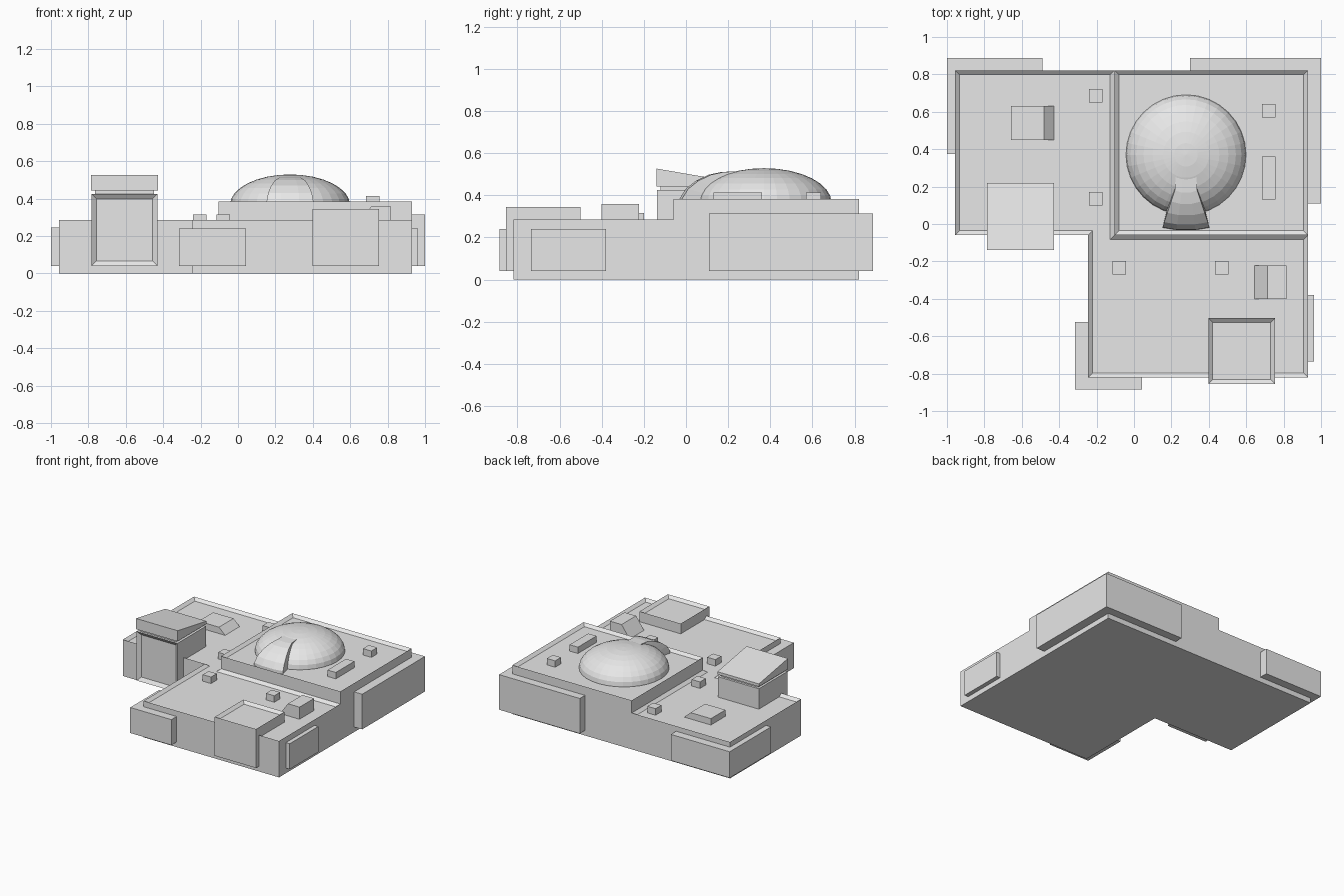
import bpy, bmesh

cube = bpy.data.objects.get("Cube")
if cube:
    bpy.data.objects.remove(cube, do_unlink=True)

grey = bpy.data.materials.new("light grey")
grey.use_nodes = True
colour = (0.8, 0.8, 0.8, 1)
grey.diffuse_color = colour
grey.node_tree.nodes["Principled BSDF"].inputs["Base Color"].default_value = colour


def finish(name, bm):
    bmesh.ops.recalc_face_normals(bm, faces=bm.faces)
    mesh = bpy.data.meshes.new(name)
    bm.to_mesh(mesh)
    bm.free()
    mesh.materials.append(grey)
    obj = bpy.data.objects.new(name, mesh)
    bpy.context.collection.objects.link(obj)
    return obj


def prism(name, outline, z0, z1, recess=None, rim=0.024, depth=0.02):
    """Extrude an outline upwards; sink an inset panel into the face looking along recess."""
    bm = bmesh.new()
    base = bm.faces.new([bm.verts.new((x, y, z0)) for x, y in outline])
    ext = bmesh.ops.extrude_face_region(bm, geom=[base])
    for v in ext["geom"]:
        if isinstance(v, bmesh.types.BMVert):
            v.co.z = z1
    bmesh.ops.recalc_face_normals(bm, faces=bm.faces)
    if recess:
        bm.normal_update()
        panel = [f for f in bm.faces if f.normal.dot(recess) > 0.99]
        bmesh.ops.inset_region(bm, faces=panel, thickness=rim, use_even_offset=True)
        for v in panel[0].verts:
            for i in range(3):
                v.co[i] -= recess[i] * depth
    return finish(name, bm)


def box(name, x0, x1, y0, y1, z0, z1, **kw):
    return prism(name, [(x0, y0), (x1, y0), (x1, y1), (x0, y1)], z0, z1, **kw)


UP, FRONT = (0, 0, 1), (0, -1, 0)
LOW, HIGH = 0.285, 0.383
LOW_FLOOR, HIGH_FLOOR = LOW - 0.02, HIGH - 0.02

# Main building: low L-shaped wing and taller square block
prism("low_wing", [(-0.957, 0.822), (-0.105, 0.822), (-0.105, -0.06), (0.93, -0.06),
                   (0.93, -0.82), (-0.245, -0.82), (-0.245, -0.06), (-0.957, -0.06)],
      0, LOW, recess=UP)
box("tall_block", -0.105, 0.93, -0.06, 0.822, 0, HIGH, recess=UP)

# Raised wall blocks around the corners
box("front_corner_block", -0.315, 0.042, -0.885, -0.525, 0.04, 0.24)
box("side_panel", 0.90, 0.963, -0.735, -0.38, 0.04, 0.24)
box("back_left_block", 0.30, 1.0, 0.11, 0.887, 0.04, 0.315)
box("back_right_block", -1.0, -0.49, 0.375, 0.887, 0.04, 0.245)
box("front_bay", 0.397, 0.755, -0.855, -0.502, 0.04, 0.345, recess=UP)

# Tower with inset door, neck and sloping cap
box("tower", -0.783, -0.43, -0.137, 0.217, 0.04, 0.425, recess=FRONT, rim=0.027)
box("tower_neck", -0.765, -0.45, -0.12, 0.20, 0.42, 0.45)
cap = box("tower_cap", -0.786, -0.427, -0.14, 0.22, 0.443, 0.527)
for v in cap.data.vertices:
    if v.co.z > 0.5 and v.co.y > 0:
        v.co.z = 0.465

# Roof vents
for i, (x, y) in enumerate([(-0.205, 0.685), (-0.205, 0.135), (-0.08, -0.235), (0.468, -0.235)]):
    box(f"low_vent_{i + 1}", x - 0.036, x + 0.036, y - 0.036, y + 0.036, LOW_FLOOR, 0.316)
box("high_vent", 0.685, 0.757, 0.57, 0.642, HIGH_FLOOR, 0.413)
box("long_vent", 0.685, 0.757, 0.13, 0.36, HIGH_FLOOR, 0.413)

# Roof hatches with one sloping side
hatch = box("front_hatch", 0.645, 0.815, -0.402, -0.222, LOW_FLOOR, 0.36)
for v in hatch.data.vertices:
    if v.co.z > 0.3 and v.co.x < 0.7:
        v.co.x = 0.714
hatch = box("back_hatch", -0.657, -0.427, 0.45, 0.63, LOW_FLOOR, 0.315)
for v in hatch.data.vertices:
    if v.co.z > 0.3 and v.co.x > -0.5:
        v.co.x = -0.48

# Flattened dome, cut off below the roof floor
bm = bmesh.new()
bmesh.ops.create_uvsphere(bm, u_segments=32, v_segments=16, radius=1)
for v in bm.verts:
    v.co = (0.278 + 0.321 * v.co.x, 0.37 + 0.321 * v.co.y, 0.366 + 0.163 * v.co.z)
bmesh.ops.bisect_plane(bm, geom=bm.verts[:] + bm.edges[:] + bm.faces[:],
                       plane_co=(0, 0, 0.34), plane_no=(0, 0, -1), clear_outer=True)
bmesh.ops.holes_fill(bm, edges=[e for e in bm.edges if e.is_boundary])
finish("dome", bm)

# Curved shutter widening down the front of the dome: y, z, half width
section = [(0.25, 0.515, 0.055), (0.16, 0.511, 0.06), (0.10, 0.498, 0.08), (0.04, 0.470, 0.1),
           (-0.01, 0.430, 0.117), (-0.038, 0.385, 0.125), (-0.04, 0.355, 0.125)]
bm = bmesh.new()
rows = [[bm.verts.new((0.278 + s * w, y + 0.02 * abs(s), z)) for s in (-1, -0.4, 0.4, 1)]
        for y, z, w in section]
for a, b in zip(rows, rows[1:]):
    for i in range(3):
        bm.faces.new((a[i], a[i + 1], b[i + 1], b[i]))
# side walls and underside close onto a line inside the dome
core = [bm.verts.new((0.278 + s * 0.055, 0.27, 0.355)) for s in (-1, 1)]
for col, c in ((0, core[0]), (3, core[1])):
    for a, b in zip(rows, rows[1:]):
        bm.faces.new((a[col], b[col], c))
bm.faces.new(rows[-1] + [core[1], core[0]])
bm.faces.new(rows[0] + [core[1], core[0]])
finish("dome_shutter", bm)
